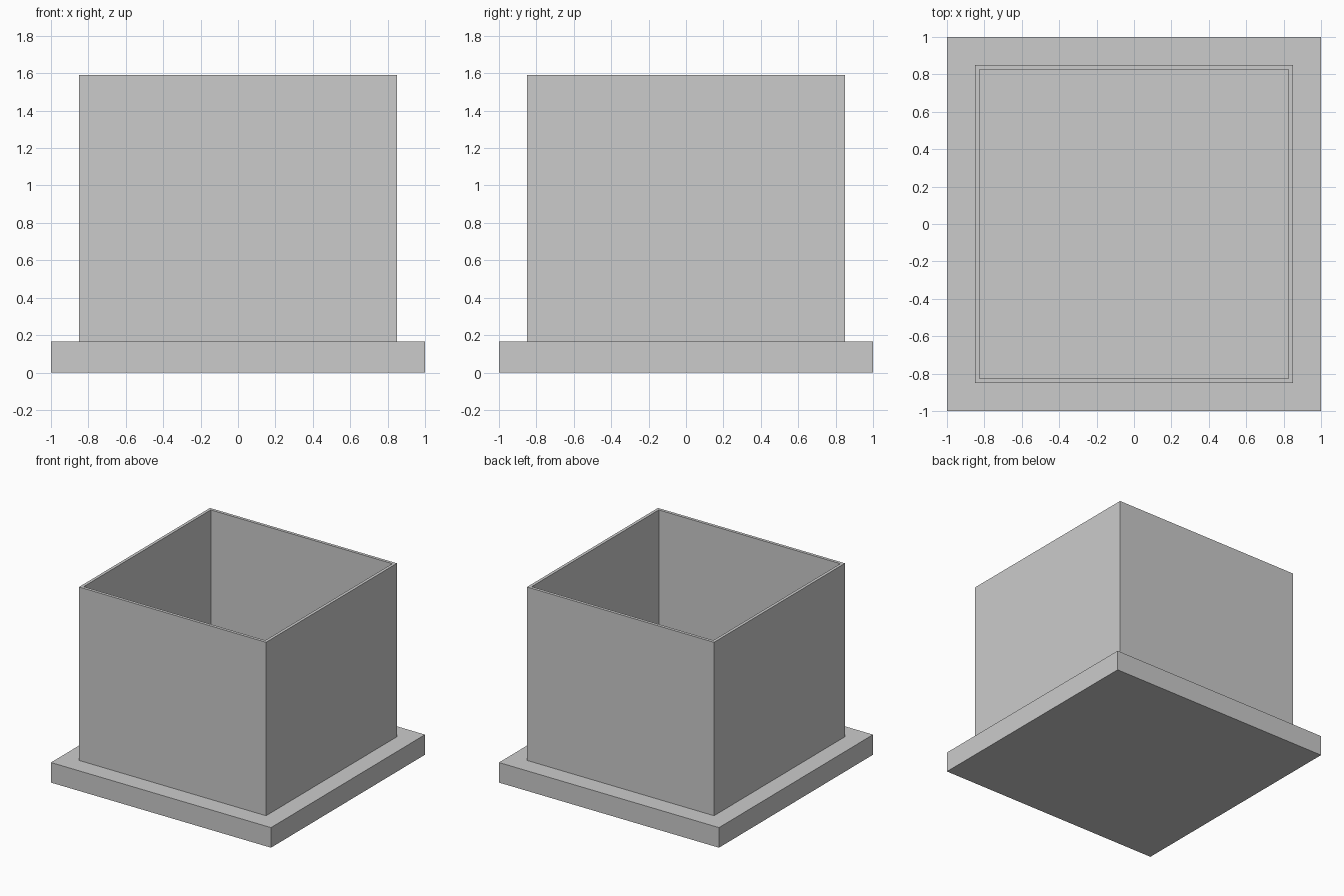
import bpy, bmesh

if "Cube" in bpy.data.objects:
    bpy.data.objects.remove(bpy.data.objects["Cube"])

BASE_TOP, WALL_TOP = 0.165, 1.59
OUTER, THICK = 0.85, 0.025


def make_object(name, bm):
    bmesh.ops.recalc_face_normals(bm, faces=bm.faces)
    mesh = bpy.data.meshes.new(name)
    bm.to_mesh(mesh)
    bm.free()
    obj = bpy.data.objects.new(name, mesh)
    bpy.context.collection.objects.link(obj)
    return obj


def square_loop(bm, half, z):
    return [bm.verts.new((x * half, y * half, z))
            for x, y in ((-1, -1), (1, -1), (1, 1), (-1, 1))]


def bridge(bm, a, b):
    for i in range(4):
        j = (i + 1) % 4
        bm.faces.new((a[i], a[j], b[j], b[i]))


# Square base plate
bm = bmesh.new()
bottom, top = square_loop(bm, 1, 0), square_loop(bm, 1, BASE_TOP)
bridge(bm, bottom, top)
bm.faces.new(bottom)
bm.faces.new(top)
make_object("base_plate", bm)

# Thin open-topped square wall standing on the plate
bm = bmesh.new()
loops = [square_loop(bm, half, z) for half, z in (
    (OUTER, BASE_TOP), (OUTER, WALL_TOP),
    (OUTER - THICK, WALL_TOP), (OUTER - THICK, BASE_TOP))]
for i in range(4):
    bridge(bm, loops[i], loops[(i + 1) % 4])
make_object("box_walls", bm)
